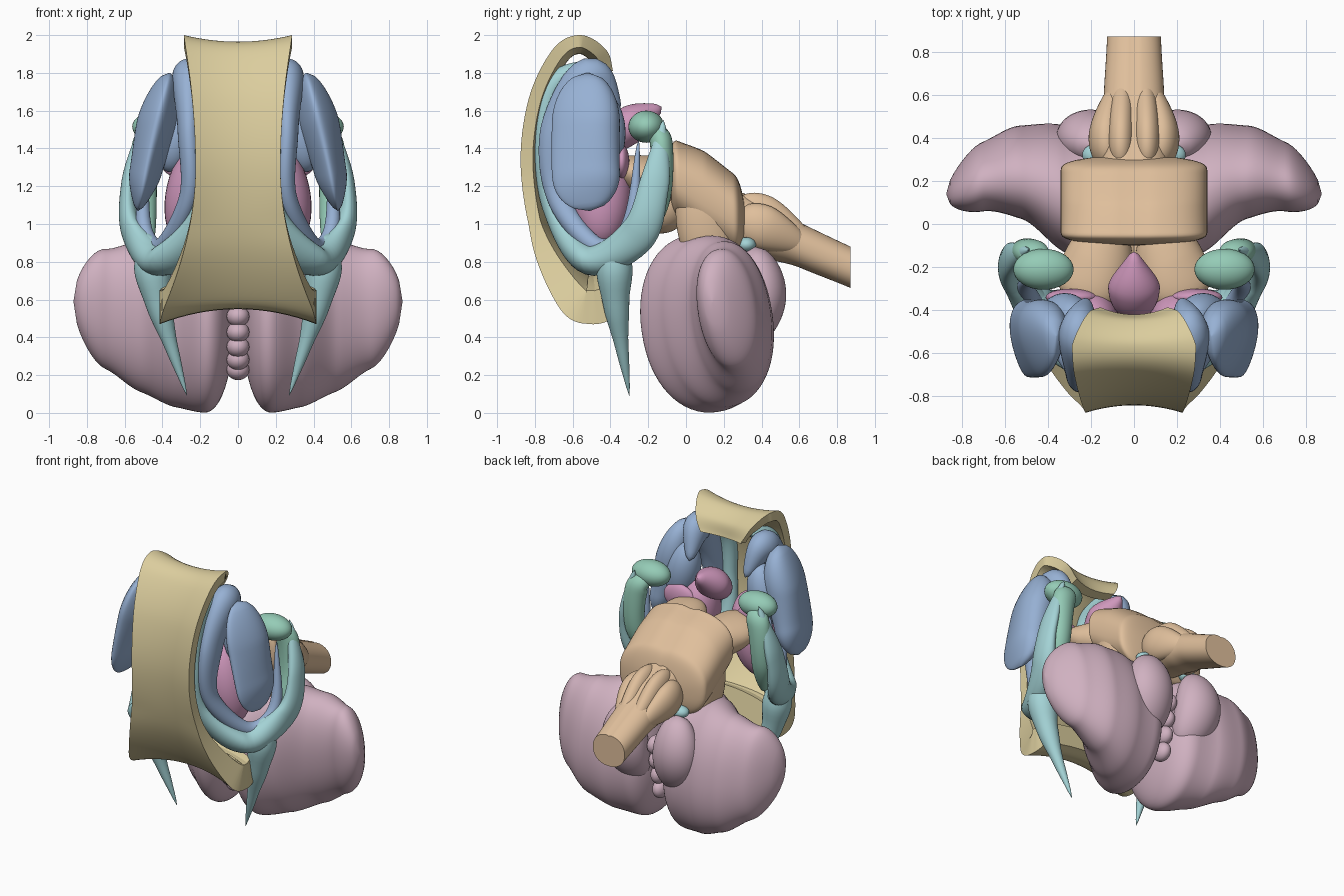
import bpy, bmesh, math
from mathutils import Vector, Matrix

cube = bpy.data.objects.get("Cube")
if cube:
    bpy.data.objects.remove(cube, do_unlink=True)

X, Y = Vector((1, 0, 0)), Vector((0, 1, 0))


def material(name, *rgb):
    mat = bpy.data.materials.new(name)
    mat.use_nodes = True
    mat.diffuse_color = (*rgb, 1)
    bsdf = next(node for node in mat.node_tree.nodes if node.type == 'BSDF_PRINCIPLED')
    bsdf.inputs["Base Color"].default_value = (*rgb, 1)
    return mat


straw = material("straw", .71, .61, .34)
aqua = material("aqua", .37, .65, .67)
blue = material("blue", .31, .44, .66)
mauve = material("mauve", .63, .44, .53)
peach = material("peach", .74, .52, .33)
green = material("green", .3, .6, .47)
pink = material("pink", .62, .31, .5)


def finish(name, bm, mat, mirror):
    """Turn a bmesh into a smooth object, mirrored in x when paired."""
    bmesh.ops.recalc_face_normals(bm, faces=bm.faces)
    mesh = bpy.data.meshes.new(name)
    bm.to_mesh(mesh)
    bm.free()
    mesh.materials.append(mat)
    part = bpy.data.objects.new(name, mesh)
    bpy.context.collection.objects.link(part)
    bpy.ops.object.select_all(action='DESELECT')
    part.select_set(True)
    bpy.context.view_layer.objects.active = part
    bpy.ops.object.shade_smooth_by_angle(angle=math.radians(50))
    if mirror:
        part.modifiers.new("mirror", 'MIRROR').use_mirror_merge = False


def spline(points, steps=10):
    """Catmull-Rom samples: position, tangent, segments passed, segments left."""
    points = [Vector(p) for p in points]
    padded = [2 * points[0] - points[1], *points, 2 * points[-1] - points[-2]]
    last = len(points) - 1
    for k in range(last * steps + 1):
        i = min(k // steps, last - 1)
        t = k / steps - i
        a, b, c, d = padded[i:i + 4]
        linear, square = c - a, 2 * a - 5 * b + 4 * c - d
        cubic = 3 * b - a - 3 * c + d
        position = b + (linear * t + square * t**2 + cubic * t**3) / 2
        tangent = linear + 2 * square * t + 3 * cubic * t**2
        yield position, tangent.normalized(), k / steps, last - k / steps


def along(values, fraction):
    """Smoothly blended value at a fraction of an evenly spaced list."""
    if len(values) == 1:
        return values[0]
    spot = fraction * (len(values) - 1)
    i = min(int(spot), len(values) - 2)
    t = spot - i
    t = (t + t * t * (3 - 2 * t)) / 2
    return values[i] + (values[i + 1] - values[i]) * t


def skin(name, rings, mat, mirror):
    """Bridge closed loops and cap both ends."""
    bm = bmesh.new()
    loops = [[bm.verts.new(p) for p in ring] for ring in rings]
    count = len(loops[0])
    for near, far in zip(loops, loops[1:]):
        for j in range(count):
            k = (j + 1) % count
            bm.faces.new((near[j], near[k], far[k], far[j]))
    bm.faces.new(loops[0])
    bm.faces.new(loops[-1])
    finish(name, bm, mat, mirror)


def loft(name, mat, path, wide, deep=None, mirror=True, axis=None, side=X,
         power=1, flat=False, taper=0, groove=0, count=48):
    """Oval tube on a path: radius along side is wide, across it deep."""
    deep = deep or wide
    rings = []
    for centre, tangent, passed, left in spline(path):
        tangent = axis or tangent
        u = (side - tangent * side.dot(tangent)).normalized()
        v = tangent.cross(u)
        fraction = passed / (passed + left)
        size = 1
        for gap in (passed, left):
            if gap < 1 and not flat:
                size *= max(.03, math.sqrt(gap * (2 - gap)))
        ring = []
        for j in range(count):
            angle = math.tau * j / count
            c, s = math.cos(angle), math.sin(angle)
            c = math.copysign(abs(c)**power, c)
            s = math.copysign(abs(s)**power, s)
            c *= 1 - taper * s
            if s < 0:
                s *= 1 - groove * math.exp(-(c / .1)**2)
            ring.append(centre + size * (u * c * along(wide, fraction)
                                         + v * s * along(deep, fraction)))
        rings.append(ring)
    skin(name, rings, mat, mirror)


def blob(name, mat, centre, radii, mirror=True, tilt=0):
    bm = bmesh.new()
    matrix = (Matrix.Translation(centre) @ Matrix.Rotation(tilt, 4, 'Y')
              @ Matrix.Diagonal((*radii, 1)))
    bmesh.ops.create_uvsphere(bm, u_segments=32, v_segments=20, radius=1, matrix=matrix)
    finish(name, bm, mat, mirror)


# Curved saddle band, widening and thickening away from its waist
rings = []
across = [i / 8 - 1 for i in range(17)]
for p, tangent, passed, left in spline([
        (0, -.42, 1.8), (0, -.45, 1.9), (0, -.56, 1.965), (0, -.68, 1.9), (0, -.8, 1.65),
        (0, -.84, 1.3), (0, -.77, .9), (0, -.61, .6), (0, -.5, .55), (0, -.41, .57)]):
    rise = p.z - 1.3
    low = max(0, -rise - .3)
    width = .225 + (.14 if rise > 0 else .34) * rise**2
    width *= 1 - max(0, 2 - passed) * .2
    normal = tangent.cross(X)
    bowed = [p + X * u * width + normal * (.035 + low * .1) * u * u for u in across]
    inner = [q - normal * (.065 + low * .25) for q in bowed]
    rings.append(bowed + inner[::-1])
skin("arched_band", rings, straw, False)

# Fluid chambers: arch with rear horn, downward spike
loft("chamber_arch", aqua,
     [(.18, -.46, 1.86), (.18, -.7, 1.73), (.18, -.75, 1.4), (.19, -.7, 1.06),
      (.38, -.51, .81), (.55, -.26, .94), (.58, -.17, 1.2), (.49, -.12, 1.55)],
     (.07, .06, .05, .06, .11, .06, .04, .04), (.05, .06, .05, .05, .08, .1, .08, .04))
loft("chamber_spike", aqua, [(.48, -.38, .95), (.42, -.37, .58), (.27, -.3, .09)],
     (.12, .11, .07, .04, .02))
blob("small_chamber", aqua, (.18, .32, .89), (.06, .05, .04))

# Tailed ring with thick head
loft("tailed_ring", blue,
     [(.22, -.35, 1.6), (.26, -.51, 1.77), (.26, -.67, 1.5), (.26, -.68, 1.15),
      (.4, -.47, .88), (.5, -.3, 1), (.48, -.25, 1.45)],
     (.06, .09, .06, .05, .05, .04, .02), (.06, .11, .1, .06, .05, .04, .02))

# Lens-shaped outer nuclei, narrow in front, and the wedge inside them
loft("lens_nucleus", blue,
     [(.36, -.52, 1.8), (.43, -.53, 1.53), (.49, -.53, 1.27), (.53, -.51, 1.07)],
     (.09, .1, .08, .05), (.18,), taper=.4)
blob("inner_wedge", blue, (.32, -.43, 1.48), (.11, .11, .21), tilt=-.25)

# Central egg bodies and lower pink kite
blob("central_egg", pink, (.23, -.45, 1.17), (.15, .16, .29), tilt=-.22)
blob("egg_shelf", pink, (.29, -.34, 1.33), (.12, .04, .09))
loft("pink_kite", pink, [(0, -.43, 1.4), (0, -.29, 1.53), (0, -.13, 1.62)],
     (.12, .12, .05), (.1, .1, .06), mirror=False)

# Curled green lobes
blob("curled_lobe_head", green, (.42, -.21, 1.515), (.14, .095, .085))
loft("curled_lobe_body", green,
     [(.4, -.17, 1.5), (.48, -.13, 1.42), (.5, -.14, 1.15), (.46, -.23, .9)],
     (.07, .08, .07, .05), (.06,))

# Stem: broad block, tapering cord with a midline groove, ridges and legs
loft("stem_block", peach,
     [(0, -.1, 1.26), (0, -.04, 1.23), (0, .1, 1.145), (0, .25, 1.05), (0, .32, 1.01)],
     (.34,), (.19, .21, .24, .22, .17), mirror=False, axis=Y, power=.8, groove=.06)
loft("stem_cord", peach, [(0, .2, 1.03), (0, .45, .96), (0, .6, .89), (0, .87, .772)],
     (.17, .165, .14, .125), (.17, .15, .12, .11),
     mirror=False, axis=Y, power=.9, flat=True, groove=.06)
loft("stem_pyramid", peach, [(.06, .25, 1.1), (.06, .42, 1.06), (.05, .68, .9)],
     (.06,), (.09, .09, .06))
loft("stem_olive", peach, [(.11, .25, 1.03), (.13, .41, .98), (.08, .66, .87)],
     (.08, .08, .06), (.12, .12, .08))
loft("upper_leg", peach, [(.13, .05, 1.22), (.17, -.18, 1.24), (.27, -.37, 1.31)],
     (.14, .16, .2), (.14, .12, .1))
blob("stem_roof", peach, (.08, -.13, 1.09), (.14, .14, .14))
loft("side_leg", peach, [(.24, .06, 1.3), (.24, .1, 1), (.22, .15, .7)], (.09,), (.15,))

# Large hind lobes: upright ovals shrinking outward, with bulges at the rear
loft("hind_lobe", mauve,
     [(.02, .1, .49), (.18, .1, .475), (.34, .17, .485), (.52, .24, .51),
      (.7, .22, .55), (.87, .14, .59)],
     (.36, .335, .285, .21, .155, .12), (.5, .475, .455, .4, .32, .26),
     axis=X, side=Y + Vector((0, 0, .14)), power=.94, count=64)
loft("rear_bulge", mauve, [(.19, .36, .88), (.2, .4, .61), (.14, .31, .34)],
     (.16,), (.13,))

# Knobbly middle ridge between the lobes
for i in range(8):
    angle = math.radians(15 * i - 58)
    spot = (0, .09 - .23 * math.cos(angle), .5 + .32 * math.sin(angle))
    blob(f"middle_knob_{i + 1}", mauve, spot, (.06, .065, .055), mirror=False)
for i in range(4):
    blob(f"rear_knob_{i + 1}", mauve, (0, .28 + i / 50, .28 + i / 9), (.05, .07, .065),
         mirror=False)
